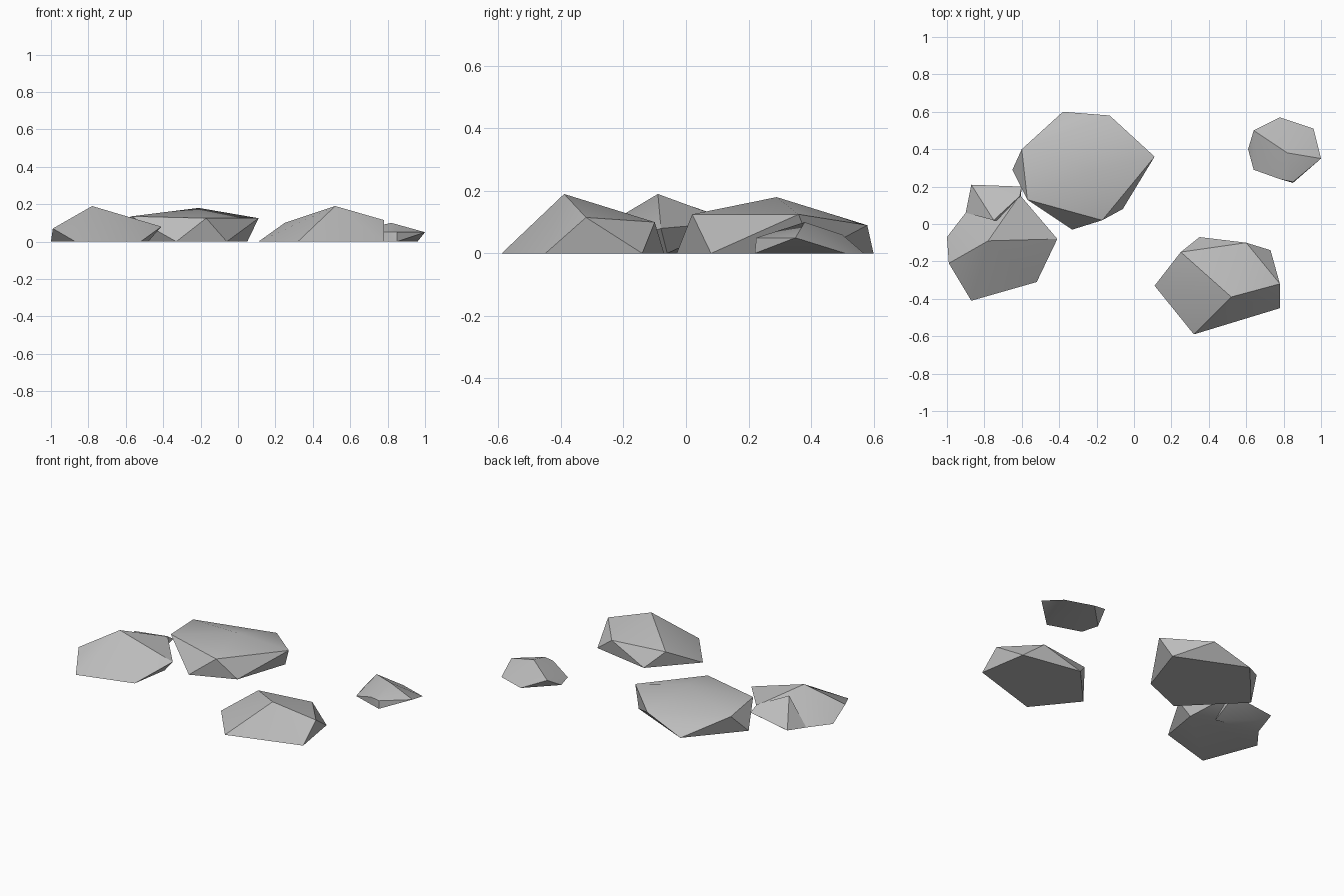
import bpy, bmesh, math

cube = bpy.data.objects.get("Cube")
if cube:
    bpy.data.objects.remove(cube, do_unlink=True)

stone = bpy.data.materials.new("stone_grey")
stone.use_nodes = True
GREY = (0.5, 0.5, 0.5, 1)
stone.diffuse_color = GREY
stone.node_tree.nodes["Principled BSDF"].inputs["Base Color"].default_value = GREY


def rock(name, ground, raised):
    """Convex faceted rock from its footprint corners and its raised corners."""
    bm = bmesh.new()
    for x, y in ground:
        bm.verts.new((x, y, 0))
    for p in raised:
        bm.verts.new(p)
    hull = bmesh.ops.convex_hull(bm, input=bm.verts)
    loose = {g for g in hull["geom_interior"] + hull["geom_unused"]
             if isinstance(g, bmesh.types.BMVert)}
    bmesh.ops.delete(bm, geom=list(loose), context="VERTS")
    bmesh.ops.dissolve_limit(bm, angle_limit=math.radians(1),
                             verts=bm.verts, edges=bm.edges)
    bmesh.ops.recalc_face_normals(bm, faces=bm.faces)
    mesh = bpy.data.meshes.new(name)
    bm.to_mesh(mesh)
    bm.free()
    mesh.materials.append(stone)
    obj = bpy.data.objects.new(name, mesh)
    bpy.context.collection.objects.link(obj)
    bpy.ops.object.select_all(action="DESELECT")
    obj.select_set(True)
    bpy.context.view_layer.objects.active = obj
    bpy.ops.object.shade_smooth_by_angle(angle=math.radians(32))
    return obj


# Large slab at the back
rock("back_rock",
     [(-.33, -.03), (-.06, .08), (.05, .41), (-.38, .60), (-.65, .29)],
     [(-.17, .02, .125), (.11, .36, .125), (-.13, .58, .09),
      (-.60, .40, .12), (-.57, .13, .135), (-.21, .29, .18)])

# Right-hand rock with a low shoulder behind it
rock("side_rock",
     [(-1, -.07), (-.87, -.41), (-.52, -.31), (-.48, -.06), (-.90, .06)],
     [(-.99, -.21, .07), (-.41, -.08, .08), (-.61, .155, .10),
      (-.78, -.09, .19)])
rock("side_rock_shoulder",
     [(-.90, .06), (-.62, 0), (-.80, .15)],
     [(-.87, .21, .03), (-.60, .20, .07), (-.75, .02, .15),
      (-.61, .15, .105)])

# Front rock
rock("front_rock",
     [(.11, -.33), (.32, -.59), (.78, -.45), (.73, -.14), (.35, -.07)],
     [(.25, -.15, .10), (.60, -.10, .10), (.78, -.32, .115),
      (.52, -.39, .19)])

# Small outlying rock
rock("small_rock",
     [(.64, .29), (.85, .22), (.96, .51), (.78, .57), (.61, .40)],
     [(.78, .24, .05), (.85, .225, .05), (1, .35, .05),
      (.64, .50, .06), (.82, .38, .10)])
